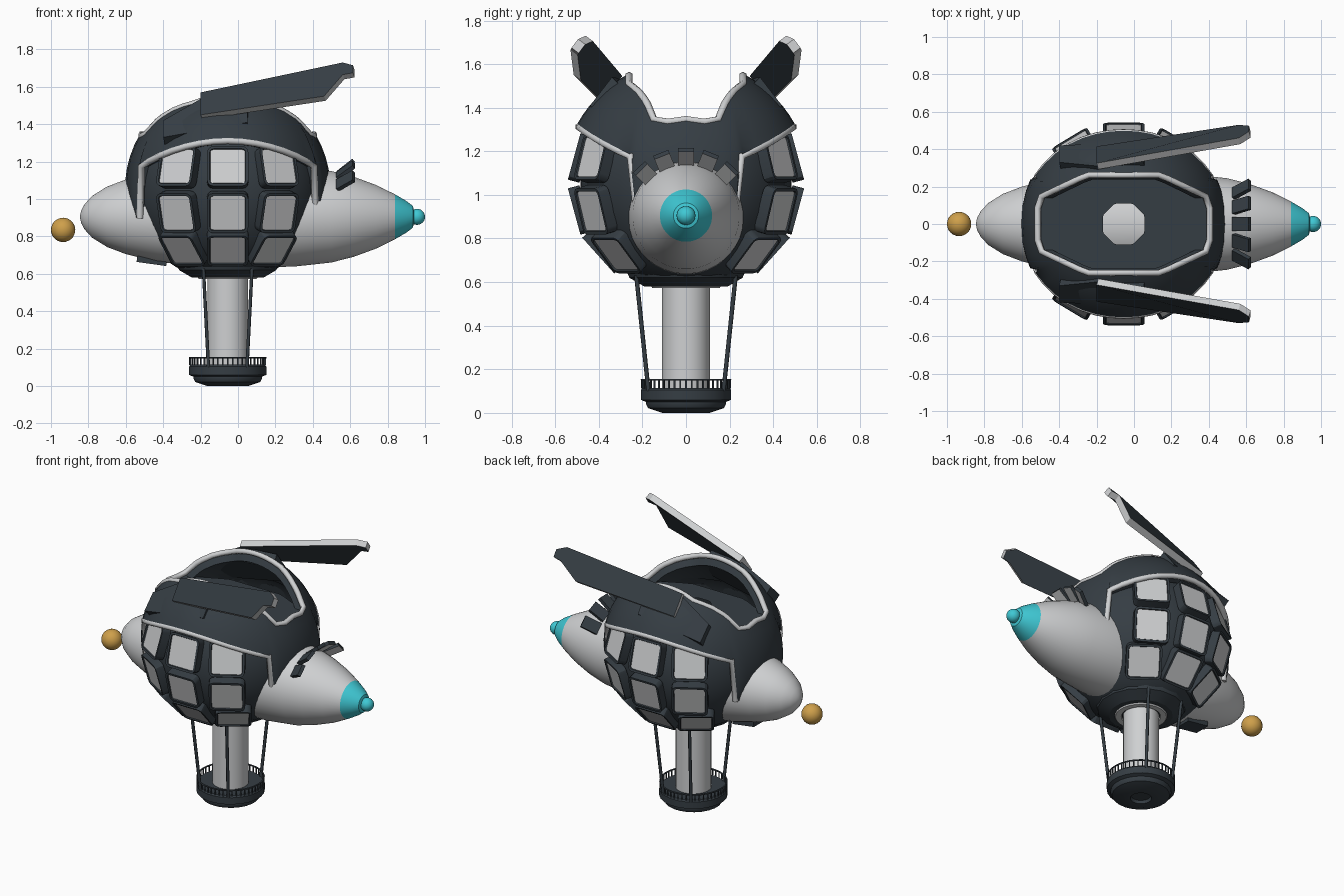
import bpy, bmesh, math
from math import sin, cos, pi, radians, sqrt, asin, acos
from mathutils import Vector, Matrix

if "Cube" in bpy.data.objects:
    bpy.data.objects.remove(bpy.data.objects["Cube"])


def material(name, rgb):
    m = bpy.data.materials.new(name)
    m.diffuse_color = (*rgb, 1)
    m.use_nodes = True
    m.node_tree.nodes["Principled BSDF"].inputs["Base Color"].default_value = m.diffuse_color
    return m


DARK = material("dark slate", (0.036, 0.047, 0.057))
LIGHT = material("light grey", (0.62, 0.63, 0.64))
CYAN = material("cyan", (0.05, 0.58, 0.66))
GOLD = material("gold", (0.62, 0.35, 0.07))
CX, CZ = -0.055, 1.05            # centre of the round hull


def finish(bm, name, mats, smooth=30, rule=None):
    bmesh.ops.recalc_face_normals(bm, faces=bm.faces)
    if rule:
        for f in bm.faces:
            f.material_index = rule(f)
    me = bpy.data.meshes.new(name)
    bm.to_mesh(me)
    bm.free()
    ob = bpy.data.objects.new(name, me)
    bpy.context.collection.objects.link(ob)
    for m in mats:
        me.materials.append(m)
    if smooth:
        bpy.ops.object.select_all(action='DESELECT')
        ob.select_set(True)
        bpy.context.view_layer.objects.active = ob
        bpy.ops.object.shade_smooth_by_angle(angle=radians(smooth))
    return ob


def loft(bm, rings, close=False):
    """Skin a list of closed point rings."""
    vs = [[bm.verts.new(p) for p in r] for r in rings]
    n = len(vs[0])
    for a, b in zip(vs, vs[1:] + vs[:1] if close else vs[1:]):
        for i in range(n):
            bm.faces.new((a[i], a[(i + 1) % n], b[(i + 1) % n], b[i]))
    return vs


def lathe(name, profile, mats, axis='Z', at=(0, 0, 0), n=32, rule=None, cap=True):
    bm = bmesh.new()
    rings = []
    for h, r in profile:
        ring = []
        for i in range(n):
            a = 2 * pi * (i + 0.5) / n
            p = (r * cos(a), r * sin(a), h) if axis == 'Z' else (h, r * cos(a), r * sin(a))
            ring.append(Vector(p) + Vector(at))
        rings.append(ring)
    vs = loft(bm, rings)
    if cap:
        bm.faces.new(vs[0])
        bm.faces.new(vs[-1])
    return finish(bm, name, mats, rule=rule)


def ball(name, at, r, mat):
    bm = bmesh.new()
    bmesh.ops.create_uvsphere(bm, u_segments=24, v_segments=14, radius=r)
    bmesh.ops.translate(bm, verts=bm.verts, vec=at)
    return finish(bm, name, [mat], 60)


def tube(name, pts, r, mat, closed=False):
    cu = bpy.data.curves.new(name, 'CURVE')
    cu.dimensions = '3D'
    cu.bevel_depth, cu.bevel_resolution, cu.use_fill_caps = r, 1, True
    sp = cu.splines.new('POLY')
    sp.points.add(len(pts) - 1)
    for p, q in zip(sp.points, pts):
        p.co = (*q, 1)
    sp.use_cyclic_u = closed
    cu.materials.append(mat)
    ob = bpy.data.objects.new(name, cu)
    bpy.context.collection.objects.link(ob)


# fuselage with cyan nose
lathe("fuselage", [(-.845, .004), (-.838, .035), (-.82, .068), (-.78, .112), (-.7, .162), (-.6, .2),
                   (-.43, .242), (-.2, .266), (.05, .272), (.3, .267), (.5, .245), (.62, .214),
                   (.74, .17), (.84, .12), (.9, .085), (.935, .058), (.945, .02)],
      [LIGHT, CYAN], 'X', (0, 0, .905), 40, lambda f: int(f.calc_center_median().x > .84))
ball("nose_tip", (.957, 0, .905), .043, CYAN)
ball("tail_ball", (-.935, 0, .835), .065, GOLD)

# inner hull, open at the top and bottom
bm = bmesh.new()
bmesh.ops.create_uvsphere(bm, u_segments=40, v_segments=24, radius=1,
                          matrix=Matrix.Translation((CX, 0, CZ)) @ Matrix.Diagonal((.505, .485, .495, 1)))
for z, s in ((1.32, 1), (.6, -1)):
    bmesh.ops.bisect_plane(bm, geom=bm.verts[:] + bm.edges[:] + bm.faces[:], plane_co=(0, 0, z),
                           plane_no=(0, 0, s), clear_outer=True)
finish(bm, "inner_hull", [DARK])

# upper shell: top opening and arched lower edge given per azimuth
quarter = [0, 10, 18, 24.5, 28, 36, 45, 54, 63, 72, 81]
azimuths = [radians(a) for a in quarter + [180 - q for q in [90] + quarter[:0:-1]]
            + [180 + q for q in quarter] + [360 - q for q in [90] + quarter[:0:-1]]]


def on_shell(a, lat, s=1.0):
    return Vector((CX + .55 * s * cos(a) * cos(lat), .57 * s * sin(a) * cos(lat), CZ + .57 * s * sin(lat)))


def top_lat(a):
    c, s = abs(cos(a)) * .55 + 1e-6, abs(sin(a)) * .57 + 1e-6
    return acos(min(.47 / c, .27 / s, .33 / (.434 * c + .901 * s)))


def low_lat(a):
    fold = math.degrees(asin(min(1, abs(sin(a)))))
    return radians(-15 if fold < 26 else 14 + 15 * sin(pi / 2 * (fold - 28) / 62))


bm = bmesh.new()
STEPS = 7
rings = []
for s, order in ((1, range(STEPS + 1)), (.88, range(STEPS, -1, -1))):
    for k in order:
        t = k / STEPS
        rings.append([on_shell(a, top_lat(a) * (1 - t) + low_lat(a) * t, s) for a in azimuths])
loft(bm, rings, close=True)
finish(bm, "upper_shell", [DARK])

# light trims along the opening and the side arches
tube("opening_trim", [on_shell(a, top_lat(a) + .01, .985) for a in azimuths], .018, LIGHT, True)
for side, name in ((0, "back"), (pi, "front")):
    arch = [a for a in azimuths if side + radians(24) < a < side + radians(156)]
    tube(name + "_arch_trim", [on_shell(a, low_lat(a) - .015, .975) for a in arch], .019, LIGHT)

# recessed roof floor with an eight-sided hole
bm = bmesh.new()
outer, hole = [], []
for a in azimuths:
    p = on_shell(a, top_lat(a))
    outer.append((CX + (p.x - CX) * .96, p.y * .96, 1.325))
    r = .12 * cos(pi / 8) / cos((a + pi / 8) % (pi / 4) - pi / 8)
    hole.append((CX + r * cos(a), r * sin(a), 1.325))
loft(bm, [outer, hole])
finish(bm, "roof_floor", [DARK], 0)


# framed windows, three by three on each side
def window(name, at, normal):
    bm = bmesh.new()
    pts = []
    for q in range(4):
        for d in (0, 30, 60, 90):
            a = radians(q * 90 + d)
            m = radians(q * 90 + 45)
            pts.append(((.078 * math.copysign(1, cos(m)) + .032 * cos(a)),
                        (.078 * math.copysign(1, sin(m)) + .032 * sin(a)), 0))
    front = bm.faces.new([bm.verts.new(p) for p in pts])
    back = bmesh.ops.extrude_face_region(bm, geom=[front])
    bmesh.ops.translate(bm, verts=[v for v in back['geom'] if isinstance(v, bmesh.types.BMVert)], vec=(0, 0, .055))
    bmesh.ops.recalc_face_normals(bm, faces=bm.faces)
    pane = max(bm.faces, key=lambda f: f.calc_center_median().z)
    bmesh.ops.inset_region(bm, faces=[pane], thickness=.014)
    bmesh.ops.inset_region(bm, faces=[pane], thickness=.003, depth=-.007)
    pane.material_index = 1
    z = normal.normalized()
    x = Vector((0, 0, 1)).cross(z).normalized()
    rot = Matrix((x, z.cross(x), z)).transposed().to_4x4()
    bm.transform(Matrix.Translation(at - z * .05) @ rot)
    finish(bm, name, [DARK, LIGHT])


for row, (dz, dx) in enumerate(((.125, .275), (-.125, .275), (-.325, .245))):
    for col in (-1, 0, 1):
        y = .525 * sqrt(1 - (col * dx / .54) ** 2 - (dz / .5) ** 2)
        for s, name in ((-1, "front"), (1, "back")):
            window(f"{name}_window_{row}_{col + 1}", Vector((CX + col * dx, s * y, CZ + dz)),
                   Vector((col * dx / .54 ** 2, s * y / .525 ** 2, dz / .5 ** 2)))


# wings: slanted plates with light edges, on dark root plates
def plate(name, pts, thick, s, mats):
    bm = bmesh.new()
    n = (Vector(pts[1]) - Vector(pts[0])).cross(Vector(pts[-1]) - Vector(pts[0])).normalized()
    if n.z > 0:
        n = -n
    flip = lambda p: Vector((p[0], -s * p[1], p[2]))
    vs = loft(bm, [[flip(p) for p in pts], [flip(Vector(p) + n * thick) for p in pts]])
    caps = [bm.faces.new(v) for v in vs]
    rule = lambda f: 0 if f in caps else len(mats) - 1
    finish(bm, name, mats, 0, rule)


for s, name in ((-1, "front"), (1, "back")):
    plate(name + "_wing", [(-.2, -.415, 1.45), (.46, -.515, 1.55), (.56, -.53, 1.665), (.615, -.525, 1.675),
                           (.615, -.495, 1.715), (.56, -.46, 1.73), (-.2, -.325, 1.57)], .042, s, [DARK, LIGHT])
    plate(name + "_wing_root", [(-.4, -.42, 1.33), (.05, -.44, 1.41), (.05, -.34, 1.54), (-.2, -.31, 1.535),
                                (-.4, -.33, 1.42)], .09, s, [DARK])

# flared flaps on the nose
for i, ang in enumerate((-44, -22, 0, 22, 44)):
    bm = bmesh.new()
    bmesh.ops.create_cube(bm, size=1, matrix=Matrix.Diagonal((.11, .075, .022, 1)))
    low = min(bm.faces, key=lambda f: f.calc_center_median().z)
    low.material_index = 1
    bm.transform(Matrix.Translation((0, 0, .905)) @ Matrix.Rotation(radians(ang), 4, 'X')
                 @ Matrix.Translation((.575, 0, .268)) @ Matrix.Rotation(radians(-38), 4, 'Y'))
    finish(bm, f"nose_flap_{i}", [DARK, LIGHT], 0)

# small box under the tail
bm = bmesh.new()
bmesh.ops.create_cube(bm, size=1, matrix=Matrix.Translation((-.46, 0, .675)) @ Matrix.Rotation(radians(8), 4, 'Y')
                      @ Matrix.Diagonal((.16, .11, .045, 1)))
finish(bm, "tail_box", [DARK], 0)

# collar, column and standing platform
lathe("collar", [(.66, .25), (.645, .275), (.62, .265), (.58, .195)], [DARK], at=(CX, 0, 0), n=16)
lathe("collar_ring", [(.59, .165), (.572, .155), (.572, .12), (.59, .11)], [LIGHT], at=(CX, 0, 0))
lathe("column", [(.1, .11), (.62, .11)], [LIGHT], at=(CX, 0, 0), n=24)
lathe("platform", [(.02, .06), (.0, .065), (.0, .11), (.022, .175), (.04, .185), (.05, .185), (.06, .208),
                   (.105, .208), (.115, .2), (.115, .1)], [DARK], at=(CX, 0, 0), n=24)

# railing
bm = bmesh.new()
for i in range(48):
    a = 2 * pi * i / 48
    bmesh.ops.create_cube(bm, size=1, matrix=Matrix.Translation((CX + .203 * cos(a), .203 * sin(a), .132))
                          @ Matrix.Rotation(a, 4, 'Z') @ Matrix.Diagonal((.006, .007, .04, 1)))
finish(bm, "railing_posts", [DARK], 0)
tube("railing_top", [(CX + .203 * cos(i * pi / 24), .203 * sin(i * pi / 24), .152) for i in range(48)],
     .005, DARK, True)

# four slanted struts
for sx in (-1, 1):
    for sy in (-1, 1):
        tube(f"strut_{sx}_{sy}", [(CX + .13 * sx, .228 * sy, .63), (CX + .103 * sx, .172 * sy, .1)], .01, DARK)
